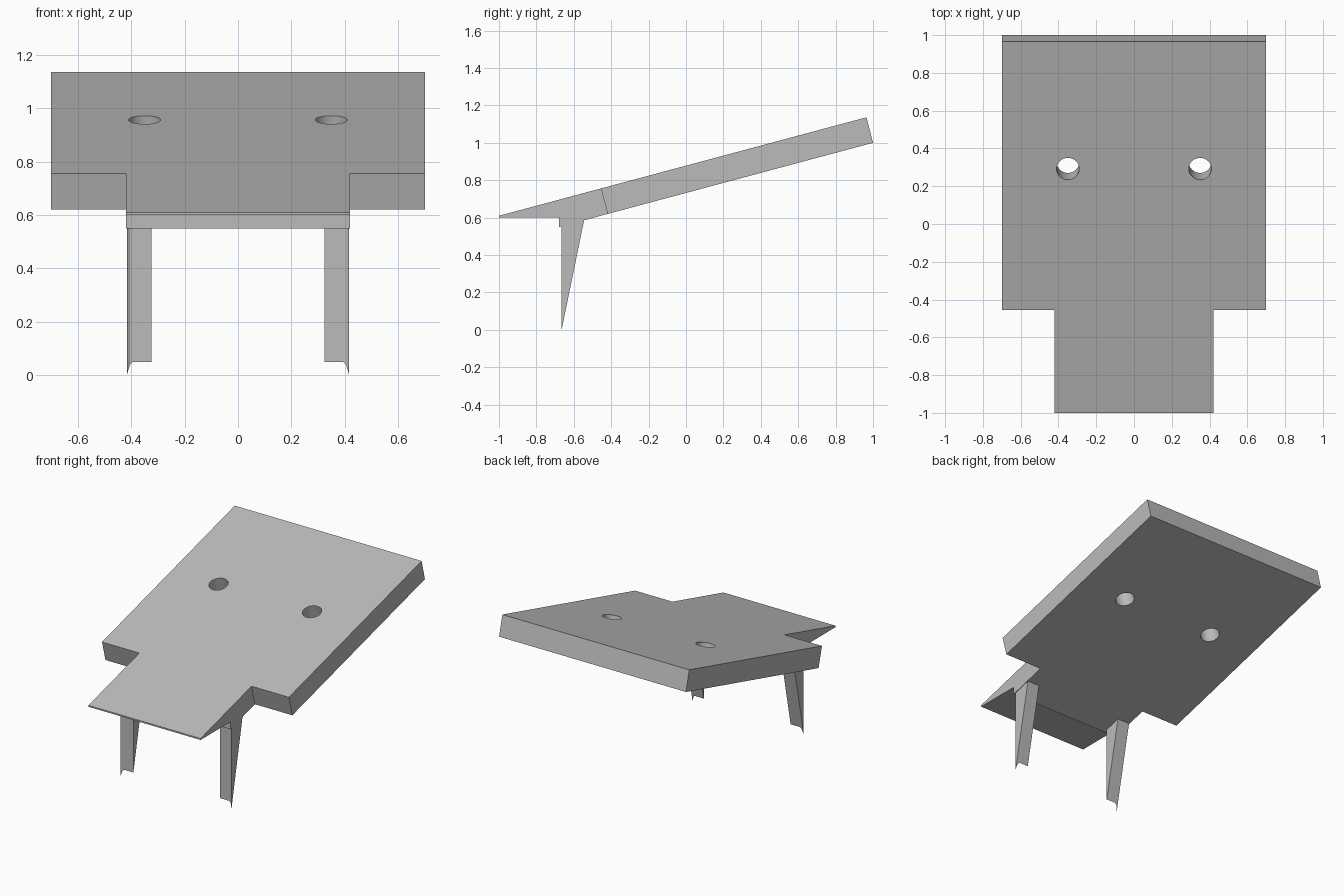
import bpy, bmesh
from math import radians, tan
from mathutils import Vector

if "Cube" in bpy.data.objects:
    bpy.data.objects.remove(bpy.data.objects["Cube"])

TILT = radians(15)
SLOPE = tan(TILT)

grey = bpy.data.materials.new("plain grey")
grey.use_nodes = True
grey.diffuse_color = (0.5, 0.5, 0.5, 1)
grey.node_tree.nodes["Principled BSDF"].inputs["Base Color"].default_value = (0.5, 0.5, 0.5, 1)


def finish(name, bm):
    bmesh.ops.recalc_face_normals(bm, faces=bm.faces)
    mesh = bpy.data.meshes.new(name)
    bm.to_mesh(mesh)
    bm.free()
    mesh.materials.append(grey)
    obj = bpy.data.objects.new(name, mesh)
    bpy.context.collection.objects.link(obj)
    return obj


def prism(name, profile, x0, x1):
    """Extrude a (y, z) side profile from x0 to x1."""
    bm = bmesh.new()
    face = bm.faces.new([bm.verts.new((x0, y, z)) for y, z in profile])
    extruded = bmesh.ops.extrude_face_region(bm, geom=[face])["geom"]
    verts = [v for v in extruded if isinstance(v, bmesh.types.BMVert)]
    bmesh.ops.translate(bm, verts=verts, vec=(x1 - x0, 0, 0))
    return finish(name, bm)


def top(y):
    return 0.61 + SLOPE * (y + 1)


def underside(y):
    return 1.0 + SLOPE * (y - 1)


def select_only(obj):
    bpy.ops.object.select_all(action="DESELECT")
    obj.select_set(True)
    bpy.context.view_layer.objects.active = obj


def cut(obj, cutter):
    cutter.hide_render = True
    mod = obj.modifiers.new("cut", "BOOLEAN")
    mod.operation = "DIFFERENCE"
    mod.solver = "EXACT"
    mod.object = cutter
    select_only(obj)
    bpy.ops.object.modifier_apply(modifier=mod.name)
    bpy.data.objects.remove(cutter)


# Sloping board with a wedge-shaped front lip
board = prism("sloping_board", [
    (-1, 0.6), (-0.68, 0.6), (-0.68, underside(-0.68)), (1, 1.0),
    (0.965, top(0.965)), (-1, top(-1))], -0.7, 0.7)

for side in (-1, 1):
    # Front corner notch, square to the board
    notch = [(-0.455 - 0.2 * SLOPE, top(-0.455) + 0.2),
             (-0.455 + 0.4 * SLOPE, top(-0.455) - 0.4), (-1.2, 0.2), (-1.2, 1)]
    cut(board, prism("notch_cutter", notch, side * 0.42, side * 0.9))
    # Round hole, square to the board
    bpy.ops.mesh.primitive_cylinder_add(
        vertices=40, radius=0.06, depth=0.6,
        location=(side * 0.35, 0.292, top(0.292)), rotation=(TILT, 0, 0))
    cut(board, bpy.context.object)

select_only(board)
bpy.ops.object.shade_smooth_by_angle(angle=radians(30))


# Tapering legs, each with a pointed outer front corner
FRONT, TOP, TAPER = -0.665, 0.6, 0.205


def leg(name, side):
    section = [(0.325, 0.01), (0.395, 0.01), (0.405, 0.008), (0.411, 0.004), (0.416, 0)]
    bm = bmesh.new()
    columns = []
    for x, inset in section:
        points = [(FRONT + inset, TOP), (FRONT + inset, inset / TAPER),
                  (FRONT + TOP * TAPER, TOP)]
        columns.append([bm.verts.new((side * x, y, z)) for y, z in points])
    for a, b in zip(columns, columns[1:]):
        for i in range(3):
            j = (i + 1) % 3
            bm.faces.new((a[i], a[j], b[j], b[i]))
    bm.faces.new(columns[0])
    bm.faces.new(columns[-1])
    return finish(name, bm)


leg("left_leg", 1)
leg("right_leg", -1)
